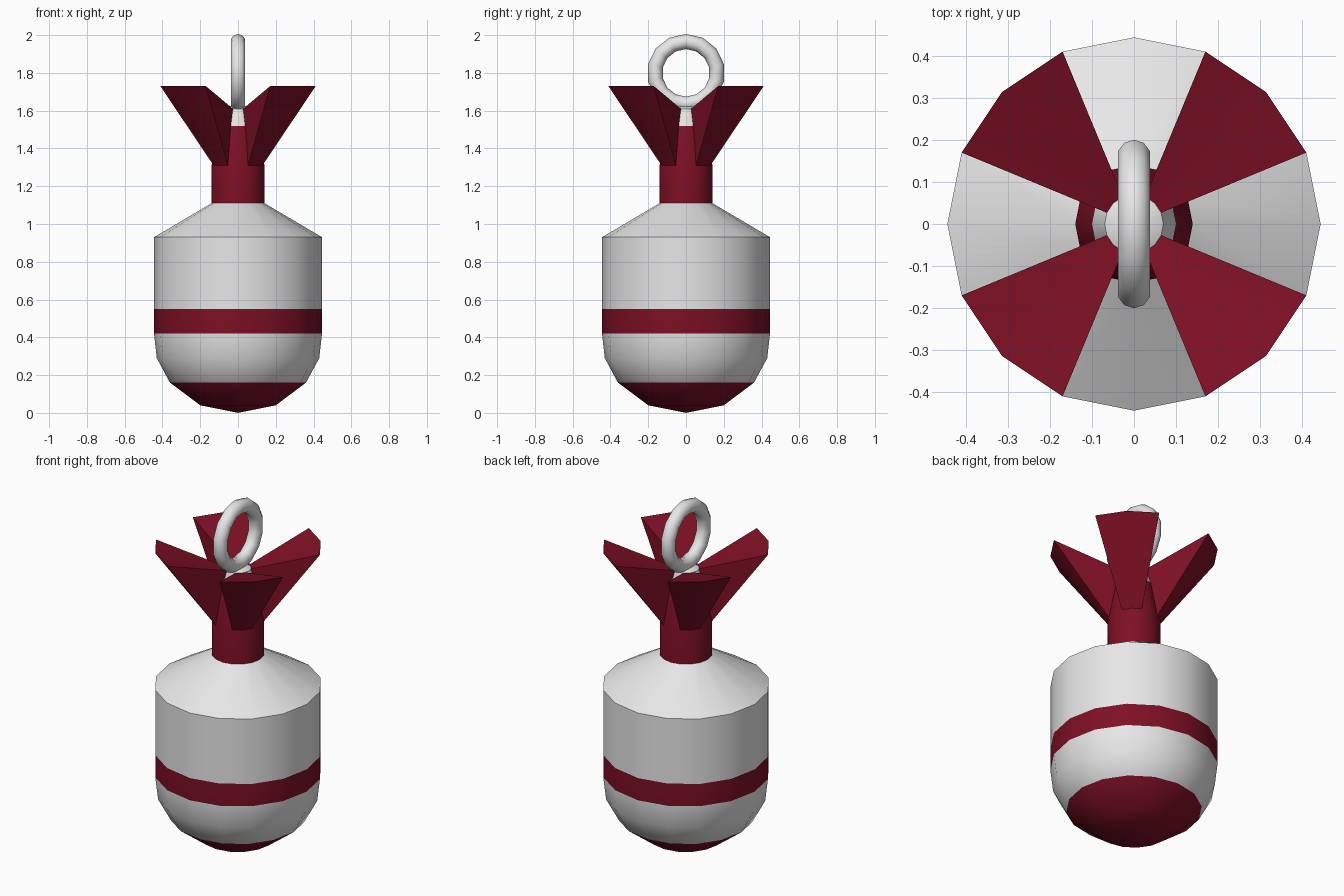
import bpy, bmesh
from math import sin, cos, pi, radians

cube = bpy.data.objects.get("Cube")
if cube:
    bpy.data.objects.remove(cube, do_unlink=True)


def material(name, colour):
    m = bpy.data.materials.new(name)
    m.use_nodes = True
    m.diffuse_color = colour
    m.node_tree.nodes["Principled BSDF"].inputs["Base Color"].default_value = colour
    return m


WHITE = material("white", (0.8, 0.8, 0.8, 1))
RED = material("dark red", (0.21, 0.005, 0.018, 1))
SIDES = 16


def finish(name, bm, mats, angle=35):
    bmesh.ops.recalc_face_normals(bm, faces=bm.faces)
    mesh = bpy.data.meshes.new(name)
    bm.to_mesh(mesh)
    bm.free()
    for m in mats:
        mesh.materials.append(m)
    obj = bpy.data.objects.new(name, mesh)
    bpy.context.collection.objects.link(obj)
    bpy.ops.object.select_all(action='DESELECT')
    obj.select_set(True)
    bpy.context.view_layer.objects.active = obj
    bpy.ops.object.shade_smooth_by_angle(angle=radians(angle))
    return obj


def polar(r, step, z):
    a = 2 * pi * step / SIDES
    return (r * cos(a), r * sin(a), z)


def lathe(name, profile, red_bands):
    """Revolve (radius, height) points; faces inside red_bands become red."""
    bm = bmesh.new()
    rings = [[bm.verts.new(polar(r, i, z)) for i in range(SIDES if r else 1)]
             for r, z in profile]
    for a, b in zip(rings, rings[1:]):
        for i in range(SIDES):
            j = (i + 1) % SIDES
            corners = [a[i % len(a)], a[j % len(a)], b[j % len(b)], b[i % len(b)]]
            face = bm.faces.new(list(dict.fromkeys(corners)))
            z = face.calc_center_median().z
            face.material_index = int(any(lo < z < hi for lo, hi in red_bands))
    return finish(name, bm, [WHITE, RED])


# Rounded body with painted nose and stripe
lathe("body", [(0, 0), (0.2, 0.04), (0.36, 0.16), (0.43, 0.29), (0.445, 0.42),
               (0.445, 0.55), (0.445, 0.93), (0.14, 1.11)],
      [(0, 0.16), (0.42, 0.55)])

# Neck narrowing to a white tip
lathe("neck", [(0.14, 1.11), (0.14, 1.31), (0.10, 1.52), (0.07, 1.61), (0, 1.64)],
      [(1.11, 1.52)])

# Four flared fins, each a wedge two body segments wide
FIN_PROFILE = [(0.14, 1.31), (0.445, 1.73), (0.07, 1.61), (0.10, 1.52)]
for label, start in (("back_left", 1), ("back_right", 5),
                     ("front_right", 9), ("front_left", 13)):
    bm = bmesh.new()
    slices = [[bm.verts.new(polar(r, start + k, z)) for r, z in FIN_PROFILE]
              for k in range(3)]
    for a, b in zip(slices, slices[1:]):
        for i in range(4):
            j = (i + 1) % 4
            bm.faces.new([a[i], a[j], b[j], b[i]])
    bm.faces.new(slices[0])
    bm.faces.new(slices[-1])
    finish("fin_" + label, bm, [RED])

# Hanging ring standing in the front-to-back plane
bpy.ops.mesh.primitive_torus_add(major_segments=14, minor_segments=10,
                                 major_radius=0.166, minor_radius=0.04,
                                 location=(0, 0, 1.8), rotation=(0, pi / 2, pi))
ring = bpy.context.object
ring.name = "hanging_ring"
ring.data.materials.append(WHITE)
bpy.ops.object.shade_smooth_by_angle(angle=radians(60))
